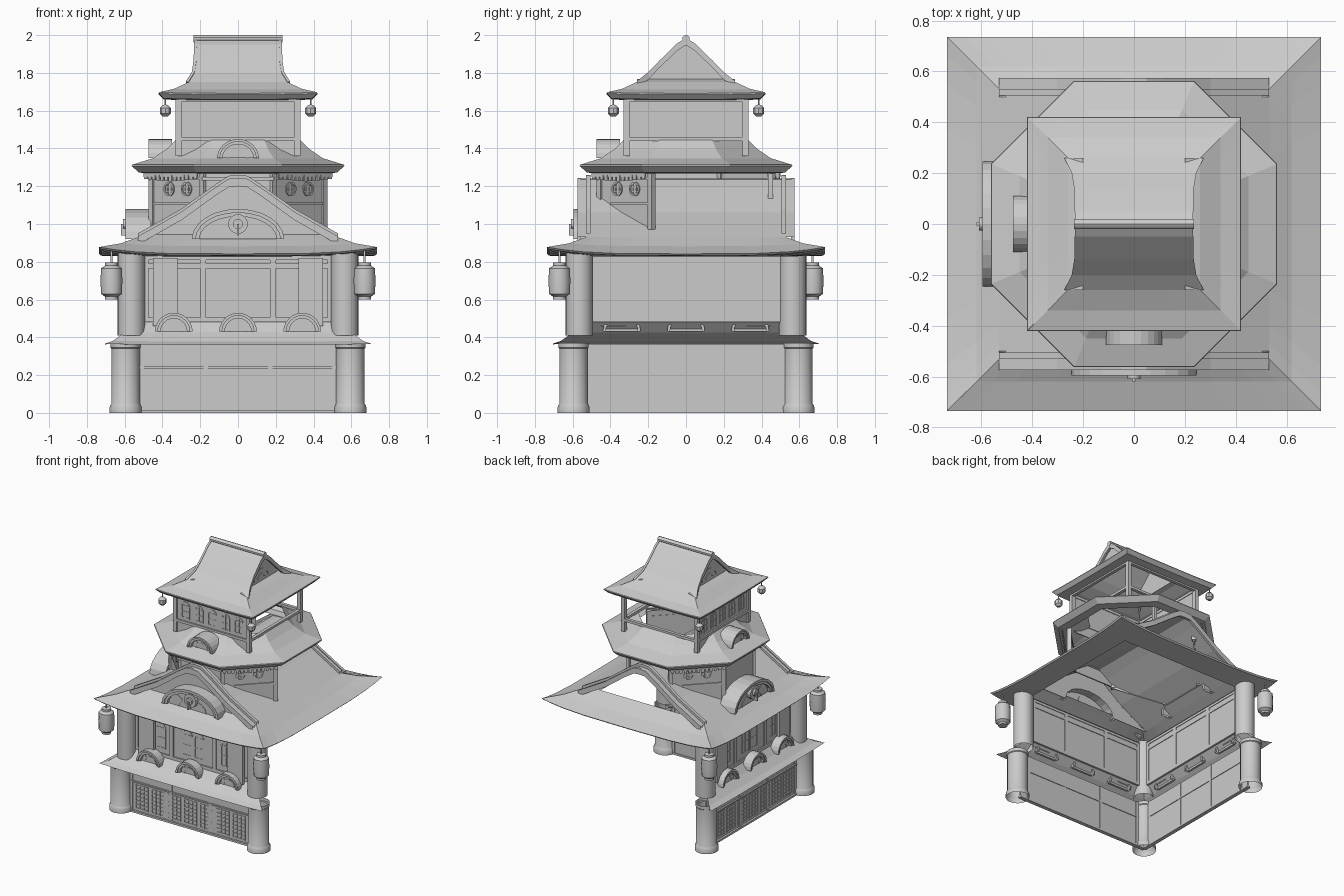
import bpy, bmesh
from math import pi, cos, sin
from mathutils import Matrix, Vector

cube = bpy.data.objects.get("Cube")
if cube:
    bpy.data.objects.remove(cube, do_unlink=True)

plaster = bpy.data.materials.new("pale_grey")
grey = (0.6, 0.6, 0.6, 1)
plaster.use_nodes = True
plaster.diffuse_color = grey
plaster.node_tree.nodes["Principled BSDF"].inputs["Base Color"].default_value = grey

# Quarter turns: 0 front, 1 right side, 2 back, 3 left side; halves are the corners
NAMES = {0: "front", 1: "right", 2: "back", 3: "left",
         0.5: "front_right", -0.5: "front_left", 1.5: "back_right"}


def build(name, polys, turn=None, smooth=False):
    """Make one object from a list of polygons, turned to face a side."""
    bm = bmesh.new()
    for poly in polys:
        bm.faces.new([bm.verts.new(p) for p in poly])
    bmesh.ops.remove_doubles(bm, verts=bm.verts, dist=0.0001)
    bmesh.ops.dissolve_degenerate(bm, dist=0.0001, edges=bm.edges)
    bmesh.ops.recalc_face_normals(bm, faces=bm.faces)
    if turn is not None:
        bm.transform(Matrix.Rotation(-turn * pi / 2, 4, 'Z'))
        name = NAMES[turn] + "_" + name
    mesh = bpy.data.meshes.new(name)
    bm.to_mesh(mesh)
    bm.free()
    mesh.materials.append(plaster)
    if smooth:
        mesh.polygons.foreach_set("use_smooth", [True] * len(mesh.polygons))
        mesh.set_sharp_from_angle(angle=pi / 5)
    obj = bpy.data.objects.new(name, mesh)
    bpy.context.collection.objects.link(obj)


def grid(rows):
    return [(a[i], a[i + 1], b[i + 1], b[i])
            for a, b in zip(rows, rows[1:]) for i in range(len(a) - 1)]


def extrude(outline, y0, y1):
    """Extrude an outline of (x, z) points along y."""
    a = [(x, y0, z) for x, z in outline]
    b = [(x, y1, z) for x, z in outline]
    return grid([a + a[:1], b + b[:1]]) + [a, b]


def box(x0, x1, d0, d1, z0, z1):
    """Box on the front side, d being the distance out from the centre."""
    return extrude([(x0, z0), (x1, z0), (x1, z1), (x0, z1)], -d1, -d0)


def lathe(x, y, profile, n=16):
    """Surface of revolution, open at both ends."""
    return grid([[(x + r * cos(2 * pi * i / n), y + r * sin(2 * pi * i / n), z)
                  for i in range(n + 1)] for r, z in profile])


def curve(cx, z0, rx, rz, n=12):
    return [(cx + rx * cos(pi * i / n), z0 + rz * sin(pi * i / n)) for i in range(n + 1)]


def arch(cx, z0, rx, rz, thick, d0, d1, n=12):
    """Half ring, extruded from d0 out to d1."""
    outer, inner = curve(cx, z0, rx, rz, n), curve(cx, z0, rx - thick, rz - thick, n)
    rows = [[(x, -d, z) for x, z in line]
            for line, d in ((outer, d0), (outer, d1), (inner, d1), (inner, d0), (outer, d0))]
    return grid(rows)


def window(cx, z0, w, h, d):
    """Thin arched frame with a mullion and crossbars."""
    top = z0 + h - w / 2
    polys = arch(cx, top, w / 2, w / 2, 0.01, d, d + 0.004, 8)
    for x in (cx - w / 2, cx - 0.004, cx + w / 2 - 0.008):
        polys += box(x, x + 0.008, d, d + 0.004, z0, top + (w / 2.2 if abs(x - cx) < 0.01 else 0))
    for z in (z0, (z0 + top) / 2, top):
        polys += box(cx - w / 2, cx + w / 2, d, d + 0.003, z, z + 0.008)
    return polys


def dormer(cx, z0, rx, rz, thick, d0, d1):
    """Barrel dormer with a raised rim, back panel and fan bars."""
    polys = arch(cx, z0, rx, rz, thick * 0.5, d0, d1)
    polys += arch(cx, z0, rx - thick * 0.5, rz - thick * 0.5, thick * 0.5, d1 - 0.03, d1 - 0.008)
    polys.append([(x, -d1 + 0.03, z) for x, z in curve(cx, z0, rx - thick * 0.5, rz - thick * 0.5)])
    polys += arch(cx, z0, rx * 0.5, rz * 0.5, 0.01, d1 - 0.03, d1 - 0.026, 8)
    for a in (0.25, 0.5, 0.75):
        c, s = cos(a * pi), sin(a * pi)
        p, q, e = Vector((cx + rx * c * 0.5, z0 + rz * s * 0.5)), \
            Vector((cx + rx * c * 0.85, z0 + rz * s * 0.85)), Vector((s, -c)) * 0.005
        polys += extrude([p - e, p + e, q + e, q - e], -d1 + 0.026, -d1 + 0.03)
    return polys


STEPS = (-1, -0.9, -0.75, -0.5, 0, 0.5, 0.75, 0.9, 1)


def eave(profile, lift, g):
    """Mitred eave strip whose corners sweep upward."""
    out = max(d for d, z in profile)
    return grid([[(d * t, -d, z + lift * t ** 4 * max(0, d - g) / (out - g)) for t in STEPS]
                 for d, z in profile])


def gabled_roof(name, lower, upper, lift, wall, ridge_turn, boards):
    """Hip-and-gable roof; upper points are (distance, half length, height).
    Boards are (inset from, inset to, bottom, top) strips along the verge."""
    g, gz = upper[0][0], upper[0][2]
    for turn in range(4):
        polys = eave(lower + [(g, gz)], lift, g)
        if turn % 2 != ridge_turn % 2:
            polys += grid([[(-h, -d, z), (h, -d, z)] for d, h, z in upper])
            for s in (-1, 1):
                for a, b, lo, hi in boards:
                    polys += grid([[(s * (h - i), -d, z + k) for i, k in
                                    ((a, lo), (a, hi), (b, hi), (b, lo), (a, lo))]
                                   for d, h, z in upper])
        else:
            polys += grid([[(-g, -g, gz), (g, -g, gz)],
                           [(-g, -wall, gz + 0.015), (g, -wall, gz + 0.015)]])
        build(name, polys, turn)


def gable_line(upper, d):
    """Verge line of a gable from one eave over the ridge to the other."""
    half = [(x, -d, z - 0.012) for x, h, z in upper]
    return half + [(-x, y, z) for x, y, z in half[-2::-1]]


# Ground and first storeys, only on the front and right sides; walls run between pillar centres
G, F = 0.585, 0.55
for turn in (0, 1):
    ground = box(-G, G, G - 0.01, G, 0, 0.365) + box(-G, G, G - 0.015, G + 0.012, 0.235, 0.245)
    ground += box(-G, G, G - 0.015, G + 0.015, 0, 0.015)
    for x in (-0.51, -0.17, 0.17, 0.51):
        ground += box(x - 0.012, x + 0.012, G - 0.014, G + 0.005, 0, 0.365)
    build("ground_wall", ground, turn)
    lattice = []
    for i in range(7):
        x = (i - 3) * 0.14
        for k in range(4):
            lattice += box(x - 0.055 + k * 0.035, x - 0.05 + k * 0.035, G, G + 0.005, 0.03, 0.22)
        for k in range(7):
            lattice += box(x - 0.055, x + 0.055, G, G + 0.004, 0.03 + k * 0.03, 0.038 + k * 0.03)
    build("ground_lattice", lattice, turn)
    build("skirt_roof", eave([(0.705, 0.36), (0.66, 0.378), (0.6, 0.425), (F, 0.48)], 0.006, F), turn)
    build("skirt_dormers", sum((dormer(x, 0.43, 0.1, 0.1, 0.03, 0.56, 0.63)
                                + box(x - 0.088, x + 0.088, 0.58, 0.6, 0.43, 0.445)
                                for x in (-0.34, 0, 0.34)), []), turn)
    wall = box(-F, F, F - 0.01, F, 0.48, 0.84)
    for z in (0.48, 0.765, 0.81):
        wall += box(-F, F, F - 0.015, F + 0.01, z, z + 0.025)
    for x in (-0.49, -0.185, 0.185, 0.49):
        wall += box(x - 0.015, x + 0.015, F - 0.015, F + 0.01, 0.48, 0.83)
    build("first_wall", wall, turn)
    build("first_windows", sum((window(x, 0.54, 0.085, 0.2, F)
                                for c in (-0.33, 0, 0.33) for x in (c - 0.05, c + 0.05)), []), turn)
    build("banners", sum((box(x - 0.065, x + 0.065, 0.565, 0.585, 0.46, 0.82)
                          for x in (-0.385, 0.385)), []), turn)

    # Large curved dormer with a round ornament
    build("large_dormer", dormer(0, 0.92, 0.245, 0.16, 0.04, 0.5 if turn == 0 else 0.46, 0.595), turn)
    disc = [(0.052 * cos(i * pi / 8), 1 + 0.052 * sin(i * pi / 8)) for i in range(16)]
    knob = [(x * 0.5, 0.5 + z * 0.5) for x, z in disc]
    build("ornament", extrude(disc, -0.595, -0.56) + extrude(knob, -0.61, -0.59)
          + box(-0.006, 0.006, 0.59, 0.62, 0.94, 1.0), turn)

    # Second storey straight walls and small roof dormers
    build("second_wall", box(-0.19, 0.19, 0.45, 0.46, 1.14 if turn == 0 else 0.97, 1.29)
          + box(-0.19, 0.19, 0.445, 0.475, 1.23, 1.25), turn)
    build("small_dormer", dormer(0, 1.35, 0.11, 0.1, 0.028, 0.35, 0.475), turn)

    # Third storey walls
    build("third_wall", box(-0.32, 0.32, 0.31, 0.318, 1.36, 1.67), turn)
    build("third_windows", sum((window(i * 0.115, 1.48, 0.075, 0.13, 0.318)
                                for i in range(-2, 3)), []), turn)

# Main roof with the ridge running front to back
main_upper = [(0.53, 0.575, 0.93), (0.3, 0.575, 1.06), (0.12, 0.575, 1.19),
              (0.05, 0.575, 1.235), (0, 0.575, 1.24)]
gabled_roof("main_roof", [(0.53, 0.828), (0.725, 0.832), (0.735, 0.842), (0.62, 0.882)],
            main_upper, 0.036, 0.5, 0, [(0, 0.02, -0.04, 0.004), (0.045, 0.07, -0.005, 0.02)])
# Front gable wall, open behind the large dormer
verge = gable_line(main_upper, 0.5)
opening = [(x, -0.5, z) for x, z in curve(0, 0.92, 0.225, 0.14, len(verge) - 1)]
build("main_gable", grid([verge, opening]), 0)

# Second storey corner walls with round windows and a hanging fringe;
# their feet climb the main roof toward the end given by s
for turn, s in ((-0.5, -1), (0.5, 1), (1.5, -1)):
    wall = extrude([(-0.198 * s, 0.97), (0.198 * s, 1.13), (0.198 * s, 1.29), (-0.198 * s, 1.29)],
                   -0.4525, -0.443)
    wall += box(-0.198, 0.198, 0.44, 0.462, 1.235, 1.25)
    wall += box(*sorted((-0.198 * s, 0.11 * s)), 0.443, 0.46, 1.1, 1.115)
    for x, z in ((-0.19 * s, 0.97), (0.19 * s, 1.13)):
        wall += box(x - 0.015, x + 0.015, 0.435, 0.465, z, 1.29)
    for x in (-0.06, 0.07):
        for flip in (1, -1):
            ring = arch(x, 0, 0.038, 0.038, 0.01, 0.45, 0.46)
            wall += [[(p[0], p[1], 1.185 + flip * p[2]) for p in f] for f in ring]
        for k in (-0.012, 0.012):
            wall += box(x + k - 0.003, x + k + 0.003, 0.45, 0.458, 1.155, 1.215)
            wall += box(x - 0.03, x + 0.03, 0.45, 0.458, 1.182 + k, 1.188 + k)
    build("corner_wall", wall, turn)
    fringe = box(-0.2, 0.2, 0.5, 0.506, 1.25, 1.28)
    for i in range(-6, 7):
        fringe += box(i * 0.031 - 0.011, i * 0.031 + 0.011, 0.5, 0.508, 1.225 + abs(i) * 0.002, 1.26)
    build("fringe", fringe, turn)
build("second_back_post", box(-0.195, -0.17, 0.435, 0.46, 1.13, 1.28), 2)

# Eight-sided second roof
rows = []
for a, z in [(0.46, 1.268), (0.525, 1.272), (0.563, 1.308), (0.56, 1.314), (0.45, 1.348),
             (0.38, 1.395), (0.325, 1.45)]:
    c = a * 0.42
    ring = [(a, -c), (a, c), (c, a), (-c, a), (-a, c), (-a, -c), (-c, -a), (c, -a), (a, -c)]
    rows.append([(x, y, z) for x, y in ring])
build("second_roof", grid(rows))

# Third storey posts and rails on all sides
for turn in range(4):
    frame = box(0.3, 0.33, 0.3, 0.33, 1.36, 1.68)
    for z in (1.44, 1.645):
        frame += box(-0.33, 0.33, 0.305, 0.33, z, z + 0.02)
    build("third_frame", frame, turn)

# Top roof with the ridge running side to side
top_upper = [(0.26, 0.275, 1.752), (0.2, 0.245, 1.8), (0.14, 0.235, 1.862),
             (0.05, 0.233, 1.95), (0, 0.232, 1.982)]
gabled_roof("top_roof", [(0.32, 1.656), (0.395, 1.66), (0.42, 1.686), (0.418, 1.692), (0.34, 1.712)],
            top_upper, 0.006, 0.2, 1, [(0, 0.015, -0.035, 0.004)])
for turn in (1, 3):
    build("top_gable", [gable_line(top_upper, 0.2)], turn)
    build("top_gable_arch", arch(0, 1.79, 0.09, 0.075, 0.012, 0.2, 0.204)
          + arch(0, 1.79, 0.045, 0.04, 0.01, 0.2, 0.204), turn)
ridge = lathe(0, 0, [(0, -0.235), (0.02, -0.235), (0.02, 0.235), (0, 0.235)], 10)
build("top_ridge", [[(z, y, 1.98 + x) for x, y, z in f] for f in ridge], smooth=True)

# Pillars and lanterns on the three finished corners
for sx, sy, corner in ((1, -1, "front_left"), (-1, -1, "front_right"), (-1, 1, "back_right")):
    build(corner + "_lower_pillar", lathe(
        sx * 0.595, sy * 0.595, [(0.085, 0), (0.085, 0.03), (0.078, 0.045), (0.075, 0.05), (0.075, 0.34),
                                 (0.08, 0.345), (0.08, 0.37)]), smooth=True)
    build(corner + "_upper_pillar", lathe(
        sx * 0.565, sy * 0.565, [(0.072, 0.41), (0.072, 0.85)]), smooth=True)
    build(corner + "_lantern", lathe(
        sx * 0.67, sy * 0.67, [(0, 0.6), (0.034, 0.6), (0.034, 0.615), (0.055, 0.63), (0.058, 0.7),
                               (0.055, 0.765), (0.034, 0.78), (0.034, 0.795), (0.006, 0.797),
                               (0.006, 0.86)], 12), smooth=True)
    build(corner + "_small_lantern", lathe(
        sx * 0.385, sy * 0.385, [(0, 1.57), (0.014, 1.57), (0.029, 1.585), (0.029, 1.615), (0.014, 1.63),
                                 (0.004, 1.632), (0.004, 1.69)], 8), smooth=True)
